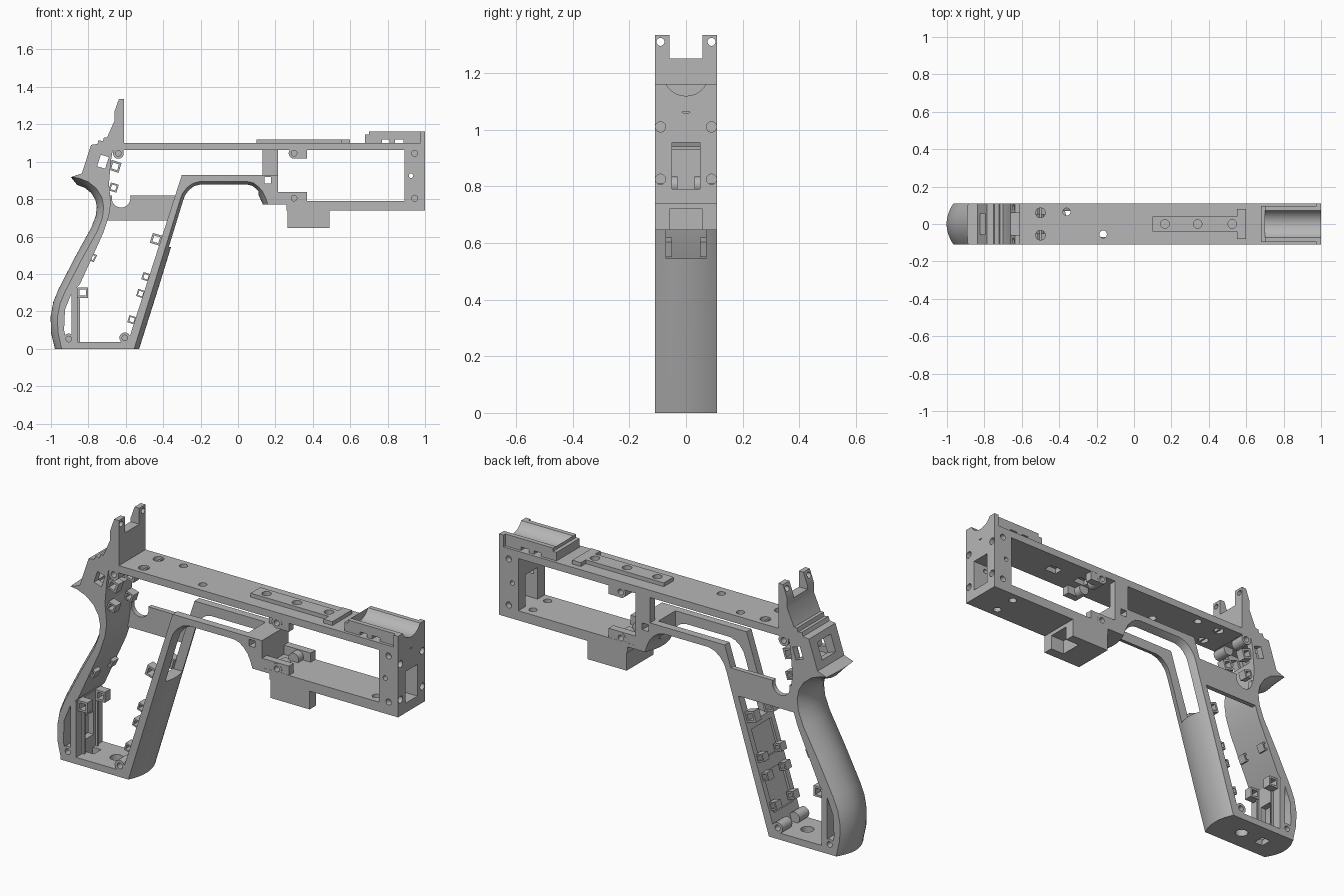
import bpy, bmesh, math
from mathutils import Matrix, Vector

cube = bpy.data.objects.get("Cube")
if cube:
    bpy.data.objects.remove(cube, do_unlink=True)

W = 0.11      # half thickness of the whole frame
RAKE = 17.7   # grip angle in degrees
parts = []

grey = bpy.data.materials.new("plain_grey")
grey.use_nodes = True
grey.diffuse_color = (0.47, 0.47, 0.47, 1)
grey.node_tree.nodes["Principled BSDF"].inputs["Base Color"].default_value = (0.47, 0.47, 0.47, 1)


def finish(name, bm):
    bmesh.ops.recalc_face_normals(bm, faces=bm.faces)
    mesh = bpy.data.meshes.new(name)
    bm.to_mesh(mesh)
    bm.free()
    mesh.materials.append(grey)
    ob = bpy.data.objects.new(name, mesh)
    bpy.context.collection.objects.link(ob)
    parts.append(ob)
    return ob


def box(name, x, y, z, tilt=0):
    """Box from (min, max) ranges, tilted about the y axis."""
    bm = bmesh.new()
    mid = [(r[0] + r[1]) / 2 for r in (x, y, z)]
    size = [r[1] - r[0] for r in (x, y, z)]
    m = Matrix.Translation(mid) @ Matrix.Rotation(math.radians(tilt), 4, 'Y') @ Matrix.Diagonal((*size, 1))
    bmesh.ops.create_cube(bm, size=1, matrix=m)
    return finish(name, bm)


def block(name, cx, cz, w, h, y, tilt=0):
    return box(name, (cx - w / 2, cx + w / 2), y, (cz - h / 2, cz + h / 2), tilt)


def rod(name, centre, r, length, axis):
    turn = {'X': Matrix.Rotation(math.pi / 2, 4, 'Y'), 'Y': Matrix.Rotation(math.pi / 2, 4, 'X'), 'Z': Matrix()}
    bm = bmesh.new()
    bmesh.ops.create_cone(bm, cap_ends=True, segments=28, radius1=r, radius2=r, depth=length,
                          matrix=Matrix.Translation(centre) @ turn[axis])
    return finish(name, bm)


def loft(name, rings):
    bm = bmesh.new()
    rows = [[bm.verts.new(p) for p in ring] for ring in rings]
    n = len(rows[0])
    for a, b in zip(rows, rows[1:]):
        for i in range(n):
            bm.faces.new((a[i], a[(i + 1) % n], b[(i + 1) % n], b[i]))
    bm.faces.new(rows[0])
    bm.faces.new(rows[-1])
    return finish(name, bm)


def prism(name, pts, y0=-W, y1=W):
    return loft(name, [[(x, y, z) for x, z in pts] for y in (y0, y1)])


def strap(name, outer, inner, bulge, steps=14):
    """Side profile whose outer edge bulges towards the middle of the thickness."""
    rings = []
    for s in range(steps + 1):
        t = 2 * s / steps - 1
        ring = []
        for i, (x, z) in enumerate(outer):
            a, b = outer[max(i - 1, 0)], outer[min(i + 1, len(outer) - 1)]
            d = Vector((b[0] - a[0], b[1] - a[1])).normalized() * bulge * (1 - t * t)
            end = i in (0, len(outer) - 1)
            ring.append((x + d.y, t * W, z if end else z - d.x))
        rings.append(ring + [(x, t * W, z) for x, z in reversed(inner)])
    return loft(name, rings)


def cut(ob, *cutters):
    for c in cutters:
        mod = ob.modifiers.new("cut", 'BOOLEAN')
        mod.operation, mod.solver, mod.object = 'DIFFERENCE', 'EXACT', c
        bpy.context.view_layer.objects.active = ob
        bpy.ops.object.modifier_apply(modifier=mod.name)
        parts.remove(c)
        bpy.data.objects.remove(c, do_unlink=True)


FULL = (-W, W)
THRU = (-0.2, 0.2)

# Top plate with its holes
top = box("top_plate", (-0.64, 1.0), FULL, (1.062, 1.1))
cut(top, *[rod("c", (x, y, 1.08), r, 0.2, 'Z') for x, y, r in
           ((-0.5, 0.06, 0.026), (-0.5, -0.06, 0.026), (-0.36, 0.065, 0.02), (-0.165, -0.055, 0.02))])
cut(top, *[box("c", (x - 0.035, x + 0.035), (-0.025, 0.025), (1.0, 1.09)) for x in (0.34, 0.525)])
for y in (-0.06, 0.06):
    box("slot_bridge", (-0.505, -0.495), (y - 0.026, y + 0.026), (1.065, 1.09))

# Raised rail
rail = box("top_rail", (0.1, 0.6), (-0.04, 0.04), (1.095, 1.12))
cut(rail, *[rod("c", (x, 0, 1.12), 0.023, 0.04, 'Z') for x in (0.165, 0.34, 0.525)])
for s in (-1, 1):
    box("rail_foot", (0.55, 0.6), sorted((s * 0.035, s * 0.08)), (1.095, 1.12))

# Barrel cradle on the front of the top plate
cradle = prism("cradle", [(0.68, 1.09), (0.98, 1.09), (0.98, 1.162), (0.7, 1.162), (0.7, 1.145), (0.68, 1.145)],
               -0.095, 0.095)
cut(cradle, rod("c", (0.86, 0, 1.2), 0.081, 0.32, 'X'),
    box("c", (0.77, 0.81), THRU, (1.1, 1.118)), box("c", (0.84, 0.885), THRU, (1.1, 1.118)))

# Front wall
front = box("front_wall", (0.89, 1.0), FULL, (0.74, 1.1))
lip = box("front_lip", (0.975, 1.0), FULL, (1.09, 1.162))
cut(lip, rod("c", (0.98, 0, 1.2), 0.081, 0.2, 'X'))
cut(front, box("c", (0.85, 1.1), (-0.05, 0.05), (0.79, 0.955)),
    rod("c", (0.925, 0, 0.925), 0.012, 0.4, 'Y'), rod("c", (1.0, 0, 1.08), 0.023, 0.06, 'X'))
for s in (-1, 1):
    for z in (0.825, 1.01):
        cut(front, rod("c", (1.0, s * 0.09, z), 0.018, 0.08, 'X'))
    for z in (0.805, 1.045):
        cut(front, rod("c", (0.945, s * W, z), 0.016, 0.06, 'Y'))

# Lower plate and accessory block
low = box("lower_plate", (0.26, 1.0), FULL, (0.74, 0.79))
cut(low, rod("c", (0.84, -0.06, 0.76), 0.02, 0.2, 'Z'), rod("c", (0.84, 0.06, 0.76), 0.02, 0.2, 'Z'))
under = box("under_block", (0.265, 0.49), FULL, (0.645, 0.745))
cut(under, box("c", (0.41, 0.52), (-0.058, 0.058), (0.6, 0.72)))
box("arch_foot", (0.19, 0.3), FULL, (0.77, 0.79))

# Front strap of the grip running into the trigger arch
arch = strap("front_strap_and_arch",
             [(-0.555, 0), (-0.45, 0.34), (-0.31, 0.795), (-0.297, 0.83), (-0.272, 0.862), (-0.242, 0.884), (-0.205, 0.894),
              (0.05, 0.894), (0.083, 0.886), (0.11, 0.866), (0.132, 0.84), (0.148, 0.806), (0.16, 0.77)],
             [(-0.6, 0), (-0.3, 0.93), (0.215, 0.93), (0.215, 0.77)], 0.028)
cut(arch, box("c", (-0.55, 0.11), (-0.07, 0.07), (0.545, 1.0)),
    block("c", 0.158, 0.9, 0.035, 0.035, THRU),
    block("c", -0.535, 0.21, 0.03, 0.2, (-0.08, 0.08), RAKE),
    block("c", -0.462, 0.44, 0.03, 0.16, (-0.08, 0.08), RAKE))
box("rear_post", (0.13, 0.215), (0.07, W), (0.92, 1.07))

# Back strap with tail
back = strap("back_strap",
             [(-0.888, 0.918), (-0.85, 0.912), (-0.8, 0.892), (-0.757, 0.857), (-0.728, 0.81), (-0.718, 0.76), (-0.725, 0.7),
              (-0.752, 0.63), (-0.84, 0.47), (-0.925, 0.305), (-0.952, 0.24), (-0.965, 0.17), (-0.963, 0.09), (-0.943, 0)],
             [(-0.835, 0.937), (-0.71, 0.937), (-0.69, 0.88), (-0.68, 0.78), (-0.69, 0.71), (-0.72, 0.62),
              (-0.845, 0.345), (-0.89, 0.295), (-0.925, 0.21), (-0.93, 0.1), (-0.908, 0)], 0.037)

# Grip floor and the column beside the rear slit
floor = box("grip_floor", (-0.945, -0.555), FULL, (0, 0.035))
cut(floor, rod("c", (-0.7, 0, 0), 0.032, 0.2, 'Z'), box("c", (-0.86, -0.81), (-0.03, 0.03), (-0.1, 0.1)))
column = box("grip_column", (-0.89, -0.857), FULL, (0.03, 0.325))
cut(column, box("c", (-0.95, -0.8), (-0.035, 0.035), (0.1, 0.22)))
for s in (-1, 1):
    box("column_rib", (-0.862, -0.845), sorted((s * 0.05, s * 0.06)), (0.03, 0.27))

# Side plate with a round notch
plate = prism("side_plate", [(-0.715, 0.685), (-0.37, 0.685), (-0.33, 0.82), (-0.69, 0.82)], 0.085, W)
cut(plate, rod("c", (-0.625, 0.1, 0.805), 0.05, 0.2, 'Y'))

# Rear body and sight tower
body = prism("rear_body_and_tower",
             [(-0.61, 1.06), (-0.61, 1.335), (-0.637, 1.335), (-0.66, 1.27), (-0.66, 1.22), (-0.7, 1.13), (-0.717, 1.13),
              (-0.722, 1.11), (-0.745, 1.115), (-0.752, 1.095), (-0.785, 1.09), (-0.838, 0.93), (-0.8, 0.9),
              (-0.71, 0.87), (-0.69, 0.88), (-0.68, 1.0), (-0.67, 1.06)])
cavity = prism("c", [(-0.6, 1.055), (-0.738, 1.055), (-0.785, 0.94), (-0.6, 0.94)], -0.075, 0.075)
cut(body, cavity, box("c", (-0.8, -0.5), (-0.058, 0.058), (1.252, 1.4)),
    block("c", -0.805, 1.012, 0.12, 0.09, (-0.055, 0.055), RAKE),
    block("c", -0.722, 1.0, 0.045, 0.065, THRU, RAKE),
    *[rod("c", (-0.63, y, 1.31), 0.014, 0.2, 'X') for y in (-0.09, 0.09)])

# Screw bosses, tabs and wiring loops on both sides
for s in (-1, 1):
    for x, z in ((0.3, 1.045), (0.3, 0.805), (-0.64, 1.045), (-0.905, 0.052), (-0.605, 0.058)):
        boss = rod("screw_boss", (x, s * 0.07, z), 0.029, 0.08, 'Y')
        cut(boss, rod("c", (x, s * 0.1, z), 0.015, 0.1, 'Y'))
    for x0, z0, z1 in ((0.3, 1.017, 1.07), (0.205, 0.78, 0.838)):
        tab = box("boss_tab", (x0, 0.37), sorted((s * 0.07, s * 0.109)), (z0, z1))
        for z in (0.805, 1.045):
            cut(tab, rod("c", (0.3, s * 0.1, z), 0.015, 0.2, 'Y'))
    for x, z, w, tilt in ((-0.437, 0.585, 0.055, RAKE), (-0.492, 0.385, 0.04, RAKE), (-0.52, 0.295, 0.04, RAKE),
                          (-0.567, 0.155, 0.04, RAKE), (-0.782, 0.49, 0.042, 26), (-0.83, 0.3, 0.055, 0),
                          (-0.657, 0.975, 0.055, RAKE), (-0.665, 0.862, 0.044, RAKE)):
        y = sorted((s * 0.05, s * 0.095))
        loop = block("wire_loop", x, z, w, w, y, tilt)
        cut(loop, block("c", x, z, w * 0.6, w * 0.6, THRU, tilt))

# Crisp edges, smooth curves
bpy.ops.object.select_all(action='DESELECT')
for ob in parts:
    ob.select_set(True)
bpy.context.view_layer.objects.active = parts[0]
bpy.ops.object.shade_smooth_by_angle(angle=math.radians(30))
